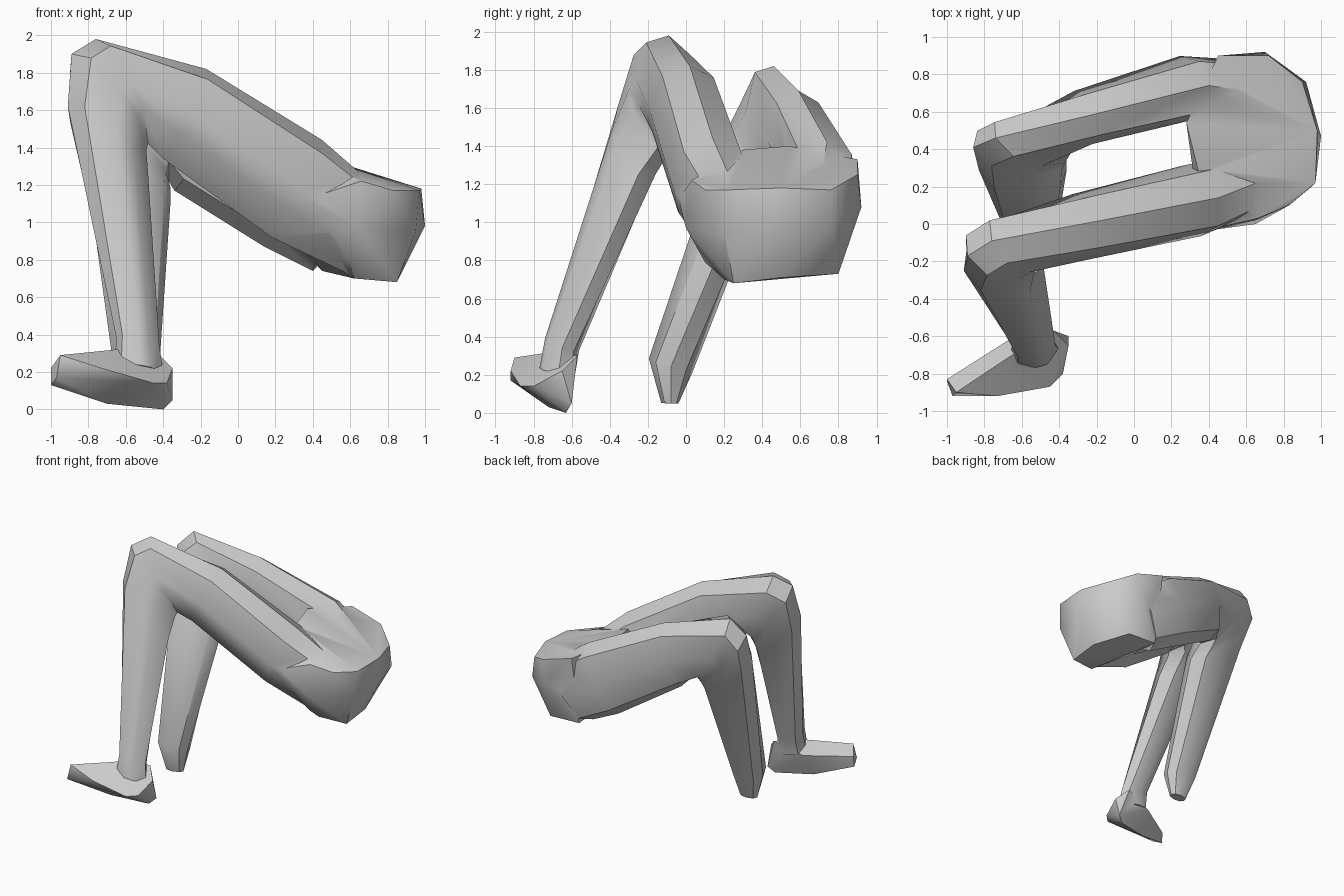
import bpy, bmesh, math
from mathutils import Vector

if "Cube" in bpy.data.objects:
    bpy.data.objects.remove(bpy.data.objects["Cube"])


def finish(bm, name):
    bmesh.ops.recalc_face_normals(bm, faces=bm.faces)
    me = bpy.data.meshes.new(name)
    bm.to_mesh(me)
    bm.free()
    ob = bpy.data.objects.new(name, me)
    bpy.context.collection.objects.link(ob)
    return ob


def hull(name, pts):
    bm = bmesh.new()
    for p in pts:
        bm.verts.new(p)
    bmesh.ops.convex_hull(bm, input=bm.verts)
    loose = [v for v in bm.verts if not v.link_faces]
    bmesh.ops.delete(bm, geom=loose, context='VERTS')
    return finish(bm, name)


# Limb skinned over rings: outer-bend point, inner-bend point, half width.
# "lift" raises the underside corner on the -y side.
def limb(name, rings, lift=1.0, sides=8):
    outer = [Vector(r[0]) for r in rings]
    inner = [Vector(r[1]) for r in rings]
    mid = [(o + i) / 2 for o, i in zip(outer, inner)]
    bm = bmesh.new()
    loops = []
    for k, r in enumerate(rings):
        tan = mid[min(k + 1, len(mid) - 1)] - mid[max(k - 1, 0)]
        a = (outer[k] - inner[k]) / 2
        side = tan.cross(a).normalized() * r[2]
        loop = []
        for j in range(sides):
            t = math.tau * j / sides
            c, s = math.cos(t), math.sin(t)
            e = 0.75 if c > -0.1 else 1.1    # underside tapers more
            c = math.copysign(abs(c) ** 0.8, c)
            s = math.copysign(abs(s) ** e, s)
            if c < -0.1 and s < -0.1:
                c *= lift
                s /= lift ** 0.4
            loop.append(bm.verts.new(mid[k] + a * c + side * s))
        loops.append(loop)
    for p, q in zip(loops, loops[1:]):
        for j in range(sides):
            n = (j + 1) % sides
            bm.faces.new((p[j], p[n], q[n], q[j]))
    bm.faces.new(loops[0])
    bm.faces.new(loops[-1])
    return finish(bm, name)


# Pelvis block with a cut-off waist rising towards the thighs
pelvis = hull("hips_and_legs", [
    (.66, .03, 1.22), (.83, .10, 1.17), (.97, .22, 1.17), (.98, .50, 1.18),
    (.90, .76, 1.17), (.72, .90, 1.25), (.45, .90, 1.33),
    (.28, .54, 1.40), (.34, .30, 1.38),
    (.36, -.04, 1.12), (.65, .00, .97), (.95, .20, .95), (1.0, .47, .98),
    (.92, .76, 1.0), (.70, .92, 1.08), (.60, .10, .79),
    (.62, .20, .70), (.85, .25, .68), (.85, .50, .71), (.72, .80, .73),
    (.45, .80, .74), (.34, .60, .85), (.34, .32, .87)])

# Near leg, bent at the knee and ending at the ankle
near_leg = limb("near_leg", [
    ((.76, .26, 1.17), (.62, .22, .71), .15),
    ((.45, .14, 1.44), (.18, .11, .92), .195),
    ((-.17, .02, 1.82), (-.40, -.05, 1.34), .18),
    ((-.76, -.09, 1.98), (-.48, -.13, 1.42), .165),
    ((-.89, -.17, 1.90), (-.49, -.15, 1.39), .165),
    ((-.91, -.25, 1.62), (-.48, -.25, 1.25), .155),
    ((-.65, -.65, .38), (-.42, -.65, .34), .095),
    ((-.66, -.68, .24), (-.40, -.67, .20), .095)], lift=0.6)

# Far leg, its shin ending in a blunt tip without a foot
far_leg = limb("far_leg", [
    ((.68, .70, 1.22), (.40, .68, .74), .19),
    ((.40, .74, 1.42), (.14, .71, .87), .175),
    ((-.20, .59, 1.69), (-.34, .55, 1.17), .15),
    ((-.74, .46, 1.82), (-.37, .40, 1.22), .145),
    ((-.86, .41, 1.69), (-.36, .36, 1.18), .145),
    ((-.83, .29, 1.42), (-.36, .29, 1.12), .15),
    ((-.67, -.08, .26), (-.42, -.08, .24), .12),
    ((-.61, -.09, .05), (-.46, -.08, .05), .045)])

# Foot rolled onto its inner edge
foot = hull("foot", [
    (-1.0, -.84, .13), (-.97, -.92, .17), (-.70, -.72, .03), (-.40, -.63, .0),
    (-.35, -.60, .05), (-.45, -.87, .14), (-.38, -.80, .14),
    (-1.0, -.83, .22), (-.95, -.90, .29), (-.73, -.92, .22),
    (-.65, -.70, .32), (-.67, -.62, .22), (-.43, -.57, .30),
    (-.35, -.65, .22)])

# Weld everything into one skin
bpy.context.view_layer.objects.active = pelvis
for part in (near_leg, far_leg, foot):
    m = pelvis.modifiers.new("weld", 'BOOLEAN')
    m.operation = 'UNION'
    m.solver = 'EXACT'
    m.object = part
    bpy.ops.object.modifier_apply(modifier=m.name)
    bpy.data.objects.remove(part)

bpy.ops.object.select_all(action='DESELECT')
pelvis.select_set(True)
bpy.ops.object.shade_smooth_by_angle(angle=math.radians(40))
